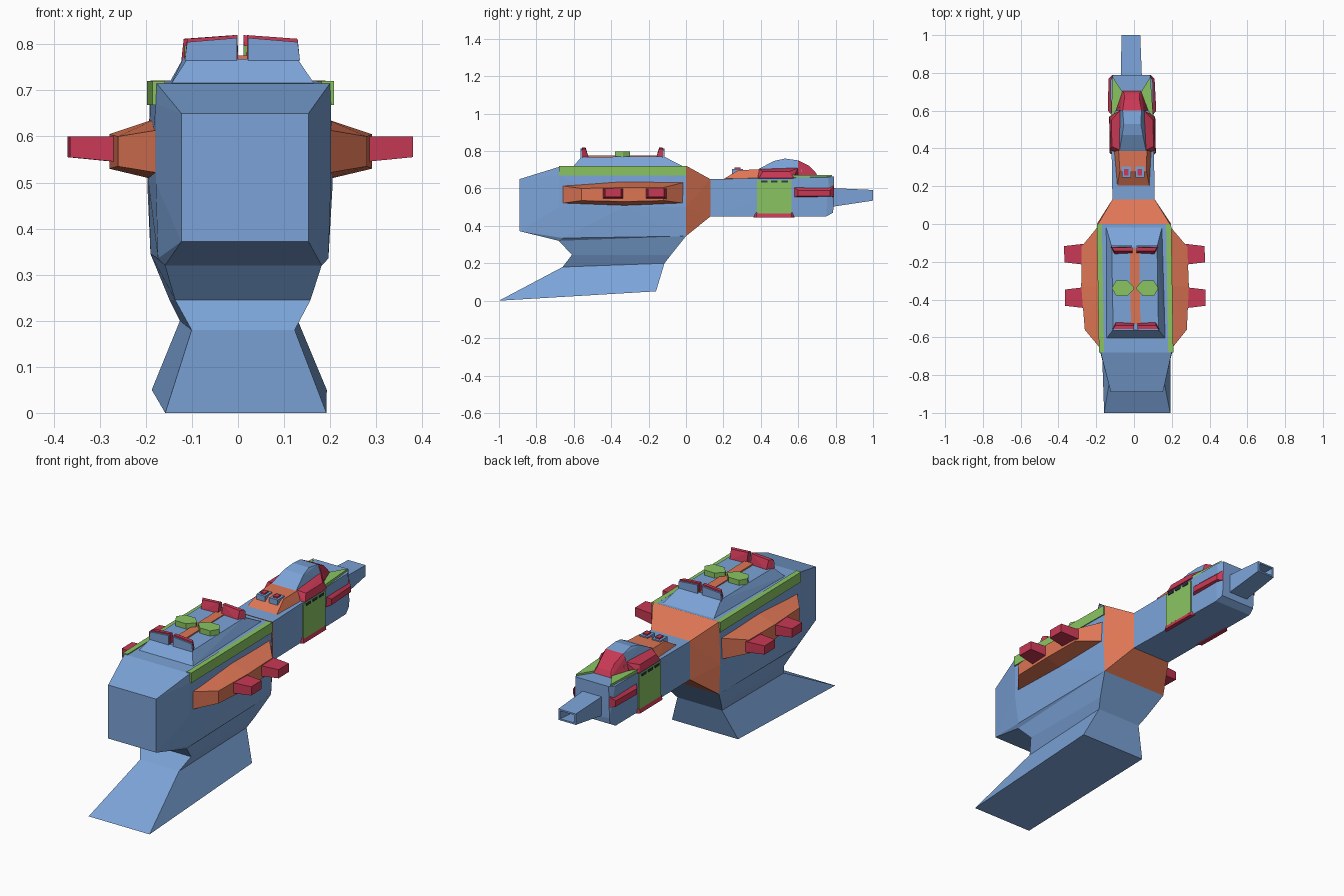
import bpy, bmesh
from itertools import product

COL = {"blue": (.2, .37, .69, 1), "orange": (.73, .18, .09, 1),
       "green": (.25, .55, .12, 1), "red": (.58, .04, .09, 1), "dark": (.03, .05, .08, 1)}
MAT = {}
for key, c in COL.items():
    MAT[key] = bpy.data.materials.new(key + "_paint")
    MAT[key].diffuse_color = c
YAW = 0.017  # the whole ship sits very slightly turned


def finish(name, bm, color):
    bmesh.ops.recalc_face_normals(bm, faces=bm.faces)
    for v in bm.verts:
        v.co.x -= YAW * v.co.y
    me = bpy.data.meshes.new(name)
    bm.to_mesh(me)
    bm.free()
    me.materials.append(MAT[color])
    ob = bpy.data.objects.new(name, me)
    bpy.context.collection.objects.link(ob)


def solid(name, pts, color, sym=False):
    """Convex faceted solid; sym adds the mirrored points."""
    bm = bmesh.new()
    for x, y, z in pts:
        bm.verts.new((x, y, z))
        if sym:
            bm.verts.new((-x, y, z))
    r = bmesh.ops.convex_hull(bm, input=bm.verts[:])
    junk = {g for g in r["geom_interior"] + r["geom_unused"] if isinstance(g, bmesh.types.BMVert)}
    bmesh.ops.delete(bm, geom=list(junk), context="VERTS")
    bmesh.ops.dissolve_limit(bm, angle_limit=.02, verts=bm.verts[:], edges=bm.edges[:])
    finish(name, bm, color)


def pair(name, pts, color):
    for s, side in ((1, "right"), (-1, "left")):
        solid(f"{name}_{side}", [(s * x, y, z) for x, y, z in pts], color)


def box(x, y, z):
    return list(product(x, y, z))


def loft(name, rings, color):
    bm = bmesh.new()
    rv = [[bm.verts.new(p) for p in r] for r in rings]
    for a, b in zip(rv, rv[1:]):
        for i in range(len(a)):
            j = (i + 1) % len(a)
            bm.faces.new((a[i], a[j], b[j], b[i]))
    bm.faces.new(rv[0])
    bm.faces.new(rv[-1])
    finish(name, bm, color)


# main hull with bevelled front end
solid("main_hull", [(.138, -.89, .372), (.138, -.89, .65), (.17, -.68, .32), (.185, -.66, .335),
                    (.19, -.68, .50), (.19, -.68, .67), (.188, -.68, .715), (.19, 0, .345),
                    (.2, -.33, .50), (.196, 0, .50), (.19, 0, .72)], "blue", True)

# keel: pinched waist flaring into a foot
keel = [((-.68, .32, .17), (0, .345, .19)), ((-.61, .245, .147), (-.08, .245, .15)),
        ((-.66, .18, .112), (-.115, .2, .128)), ((-1, 0, .175), (-.16, .05, .19))]
loft("keel_foot", [[(-f[2], *f[:2]), (f[2], *f[:2]), (b[2], *b[:2]), (-b[2], *b[:2])]
                   for f, b in keel], "blue")

# tapered neck and rear fuselage
solid("neck", [(.19, 0, .345), (.197, 0, .50), (.19, 0, .722), (.112, .13, .45),
               (.112, .13, .65)], "orange", True)
solid("fuselage", [(.112, .13, .45), (.112, .13, .65), (.108, .75, .45), (.1, .785, .47),
                   (.112, .76, .66), (.1, .79, .50), (.095, .79, .665)], "blue", True)

# open square nozzle
def square(y, w, z0, z1):
    return [(-w, y, z0), (w, y, z0), (w, y, z1), (-w, y, z1)]
loft("nozzle", [square(.78, .055, .502, .602), square(1, .05, .535, .592),
                square(1, .04, .543, .584), square(.88, .036, .535, .578)], "blue")

# hull side stripes, sponsons and stub arms
pair("side_stripe", box((.17, .197), (-.68, 0), (.668, .72)), "green")
pair("sponson", [(.18, -.67, .52), (.18, -.67, .615), (.18, -.33, .505), (.18, -.33, .64),
                 (.18, 0, .52), (.18, 0, .635), (.27, -.56, .535), (.27, -.56, .60),
                 (.285, -.33, .53), (.285, -.33, .605), (.28, -.12, .535), (.28, -.12, .605)], "orange")
for i, y in enumerate((-.39, -.16)):
    pair(f"stub_arm_{i + 1}", [(.27, y + d * .055, z) for d in (-1, 1) for z in (.545, .60)] +
         [(.372, y + d * .043, z) for d in (-1, 1) for z in (.555, .60)], "red")

# raised roof deck with stripe, pods and end fins
solid("roof_deck", [(.155, -.605, .715), (.15, -.01, .715), (.12, -.56, .768), (.12, -.12, .772)],
      "blue", True)
solid("deck_stripe", box((-.025, .025), (-.53, -.13), (.76, .776)), "orange")
pair("deck_pod", [(x, -.34 + d * y, z) for d in (-1, 1) for z in (.765, .797)
                  for x, y in ((.006, .004), (.04, .04), (.1, .04), (.122, .004))], "green")
for label, y, s in (("front", -.565, 1), ("back", -.115, -1)):
    pair(f"{label}_fin", [(x, y + s * d, z) for x, d, z in (
        (.01, .008, .765), (.01, .04, .765), (.125, .008, .765), (.105, .045, .765),
        (.01, .01, .82), (.01, .028, .82), (.12, .008, .812), (.108, .028, .812))], "red")
    pair(f"{label}_fin_plate", [(x, y + s * d, z) for d in (0, .008)
                                for x, z in ((.012, .765), (.125, .765), (.12, .805), (.012, .814))], "blue")

# rear cockpit fairing with two small windows
solid("fairing", [(.085, .2, .65), (.1, .39, .65), (.07, .28, .698), (.075, .39, .702)], "orange", True)
pair("window_frame", box((.012, .06), (.245, .305), (.67, .705)), "blue")
pair("window", box((.024, .048), (.258, .292), (.69, .712)), "red")

# canopy: glass hump, side rims and sloped tail
solid("canopy", [(.075, .37, .69), (.07, .62, .69), (.055, .47, .747), (.045, .53, .76),
                 (.05, .60, .75), (.07, .39, .705)], "blue", True)
pair("canopy_rim", [(.06, .37, .65), (.06, .6, .65), (.12, .39, .655), (.12, .57, .655),
                    (.11, .41, .69), (.11, .55, .69), (.065, .39, .705), (.065, .6, .71)], "red")
solid("canopy_tail", [(.085, .6, .66), (.05, .705, .665), (.06, .6, .735), (.05, .6, .75),
                      (.04, .69, .69), (.04, .66, .72)], "red", True)
pair("corner_panel", [(x, y, z) for x, y in ((.112, .56), (.1, .78), (.05, .70), (.085, .6))
                      for z in (.65, .673)], "green")

# fuselage side panels, feet, vents and pods
pair("side_panel", box((.1, .117), (.38, .565), (.465, .645)), "green")
pair("panel_foot", [(.1, .36, .445), (.1, .58, .445), (.122, .375, .445), (.122, .565, .445),
                    (.115, .38, .472), (.115, .56, .472), (.1, .36, .472), (.1, .58, .472)], "red")
for i in range(3):
    y = .40 + i * .055
    pair(f"vent_{i + 1}", box((.105, .122), (y, y + .035), (.632, .643)), "dark")
pair("side_pod", [(.1, .565, .55), (.1, .565, .615), (.1, .79, .555), (.1, .79, .612),
                  (.128, .60, .56), (.128, .60, .59), (.122, .77, .56), (.122, .77, .59)], "red")
